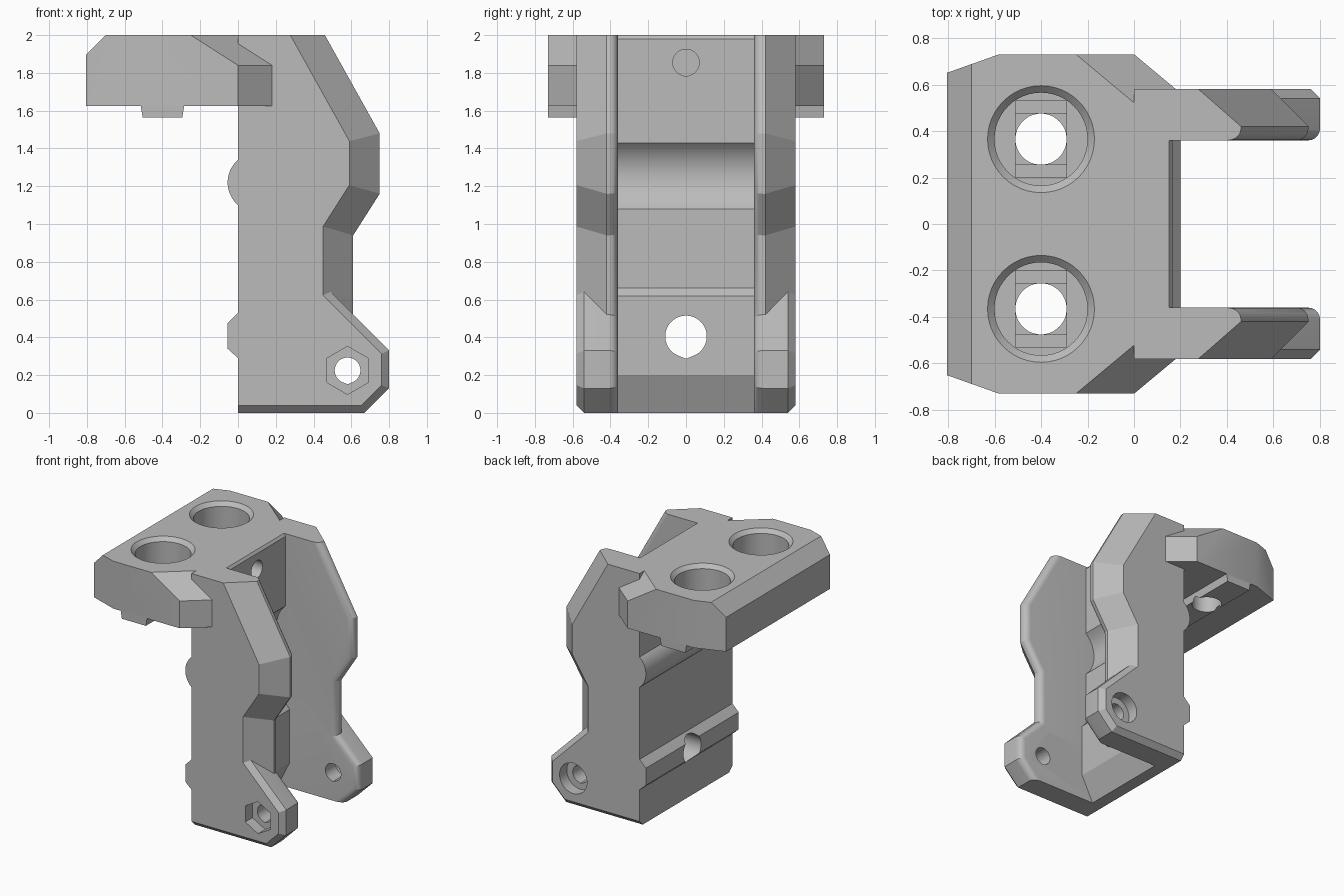
import bpy, bmesh, math
from mathutils import Vector

if "Cube" in bpy.data.objects:
    bpy.data.objects.remove(bpy.data.objects["Cube"])

grey = bpy.data.materials.new("plain grey")
grey.use_nodes = True
COLOUR = (0.5, 0.5, 0.5, 1)
grey.diffuse_color = COLOUR
grey.node_tree.nodes["Principled BSDF"].inputs["Base Color"].default_value = COLOUR


def finish(bm, name):
    bmesh.ops.recalc_face_normals(bm, faces=bm.faces)
    mesh = bpy.data.meshes.new(name)
    bm.to_mesh(mesh)
    bm.free()
    mesh.materials.append(grey)
    ob = bpy.data.objects.new(name, mesh)
    bpy.context.scene.collection.objects.link(ob)
    return ob


def loft(name, rings):
    """Skin a list of closed rings of equal length and cap both ends."""
    bm = bmesh.new()
    loops = [[bm.verts.new(p) for p in ring] for ring in rings]
    for a, b in zip(loops, loops[1:]):
        for i in range(len(a)):
            j = (i + 1) % len(a)
            bm.faces.new((a[i], a[j], b[j], b[i]))
    bm.faces.new(loops[0])
    bm.faces.new(loops[-1])
    return finish(bm, name)


def prism_y(name, profile, y0, y1):
    return loft(name, [[(x, y, z) for x, z in profile] for y in (y0, y1)])


def inset(poly, d, flags):
    """Move the flagged edges of an anticlockwise polygon inward by d."""
    n = len(poly)
    pts = [Vector(p) for p in poly]
    out = []
    for i in range(n):
        u = (pts[i] - pts[i - 1]).normalized()
        v = (pts[(i + 1) % n] - pts[i]).normalized()
        a, b = d * flags[i - 1], d * flags[i]
        # solve for the crossing of the two shifted edges
        n1, n2 = Vector((-u.y, u.x)), Vector((-v.y, v.x))
        det = n1.x * n2.y - n1.y * n2.x
        out.append(pts[i] + Vector((a * n2.y - b * n1.y, b * n1.x - a * n2.x)) / det)
    return out


def circle(r, n=48):
    return [(r * math.cos(2 * math.pi * i / n), r * math.sin(2 * math.pi * i / n)) for i in range(n)]


def drop(r, n=40):
    """Round hole outline with a slight point at the bottom."""
    a = math.radians(22)
    start, span = -math.pi / 2 + a, 2 * math.pi - 2 * a
    pts = [(r * math.cos(start + span * i / n), r * math.sin(start + span * i / n)) for i in range(n + 1)]
    return pts + [(0, -r / math.cos(a))]


def cut(ob, *cutters):
    bpy.context.view_layer.objects.active = ob
    for c in cutters:
        c.hide_render = True
        m = ob.modifiers.new("cut", "BOOLEAN")
        m.operation, m.solver, m.object = "DIFFERENCE", "EXACT", c
        bpy.ops.object.modifier_apply(modifier=m.name)
        bpy.data.objects.remove(c)


def hole_x(r, z, x0, x1):
    return loft("hole_cutter", [[(x, u, z + v) for u, v in drop(r)] for x in (x0, x1)])


def hole_y(outline, x, z, y0, y1):
    return prism_y("hole_cutter", [(x + u, z + v) for u, v in outline], y0, y1)


parts = []
IN, OUT = 0.36, 0.58      # inner and outer faces of the side walls


def wall(name, side, poly, chamfer, out_flags, round_flags):
    """Side wall: flat chamfer outside, rounded front edge inside."""
    r = 0.05
    sections = [(OUT, chamfer, out_flags), (OUT - chamfer, 0, out_flags)]
    for i in range(6, -1, -1):
        t = math.pi / 2 * i / 6
        sections.append((IN + r * (1 - math.cos(t)), r * (1 - math.sin(t)), round_flags))
    ob = loft(name, [[(p.x, side * y, p.y) for p in inset(poly, d, f)] for y, d, f in sections])
    parts.append(ob)
    return ob


# Side walls and their feet
arm = [(0, 0.45), (0.61, 0.45), (0.61, 0.94), (0.75, 1.16), (0.75, 1.48), (0.46, 2), (0, 2)]
arm_flags = [0, 1, 1, 1, 1, 0, 0]
foot = [(0, 0), (0.67, 0), (0.8, 0.13), (0.8, 0.33), (0.4, 0.73), (0, 0.73)]
hexagon = [(0.127 * math.sin(math.pi * i / 3), 0.127 * math.cos(math.pi * i / 3)) for i in range(6)]
for side, label, recess in ((-1, "right", hexagon), (1, "left", circle(0.12))):
    wall(label + "_side_wall", side, arm, 0.16, arm_flags, arm_flags)
    ob = wall(label + "_foot", side, foot, 0.04, [1, 1, 1, 1, 0, 0], [0, 1, 1, 1, 0, 0])
    cut(ob, hole_y(recess, 0.58, 0.225, side * 0.49, side * 0.7),
        hole_y(drop(0.068), 0.58, 0.225, side * 0.3, side * 0.7))

# Rear plate with a curved groove on its inner face
groove = []
half, depth = 0.175, 0.08
radius = (half ** 2 + depth ** 2) / (2 * depth)
for i in range(17):
    dz = half * (i / 8 - 1)
    groove.append((0.165 - depth + radius - math.sqrt(radius ** 2 - dz ** 2), 1.255 + dz))
plate = prism_y("rear_plate", [(0, 0), (0.1, 0), (0.2, 0.2), (0.2, 0.62), (0.165, 0.66)] + groove
                + [(0.165, 1.98), (0.15, 2), (0, 2)], -0.4, 0.4)
cut(plate, hole_x(0.11, 0.405, -0.2, 0.4), hole_x(0.07, 1.855, -0.3, 0.4))

# Ridge and rounded rib across the rear
ridge = prism_y("rear_ridge", [(0.02, 0.27), (0, 0.29), (-0.055, 0.34), (-0.055, 0.475), (0, 0.53), (0.02, 0.55)],
                -OUT, OUT)
cut(ridge, hole_x(0.11, 0.405, -0.2, 0.4))
rib_r = 0.158
rib = prism_y("rear_rib", [(rib_r - 0.055 - rib_r * math.cos(t), 1.22 + rib_r * math.sin(t))
                           for t in [math.radians(-54 + 6 * i) for i in range(19)]], -OUT, OUT)

# Top mounting block with sloped corners
half_plan = [(0.1, 0.45), (0.18, 0.45), (0.18, 0.58), (0, 0.73), (-0.58, 0.73), (-0.805, 0.65)]
plan = half_plan + [(x, -y) for x, y in reversed(half_plan)]
block = loft("top_block", [[(x, y, z) for x, y in plan] for z in (1.625, 2)])
bm = bmesh.new()
bm.from_mesh(block.data)
planes = [((-0.7, 0, 2), (-1, 0, 1))]
planes += [((-0.25, s * 0.73, 2), (0.24, s * 0.288, 0.375)) for s in (1, -1)]
for point, normal in planes:
    res = bmesh.ops.bisect_plane(bm, geom=bm.verts[:] + bm.edges[:] + bm.faces[:], dist=1e-5,
                                 plane_co=point, plane_no=Vector(normal).normalized(), clear_outer=True)
    bmesh.ops.holes_fill(bm, edges=[e for e in bm.edges if e.is_boundary], sides=0)
bmesh.ops.recalc_face_normals(bm, faces=bm.faces)
bm.to_mesh(block.data)
bm.free()

# Key strip under the block
key = prism_y("block_key", [(-0.53, 1.65), (-0.515, 1.625), (-0.505, 1.565), (-0.295, 1.565),
                            (-0.285, 1.625), (-0.27, 1.65)], -0.73, 0.73)

# Stepped screw holes through block and key
cut(block, hole_x(0.07, 1.855, -0.3, 0.4))


def box(x, y, hx, hy, z0, z1):
    return loft("slot_cutter", [[(x + a * hx, y + b * hy, z) for a, b in ((-1, -1), (1, -1), (1, 1), (-1, 1))]
                                for z in (z0, z1)])


for y in (-0.365, 0.365):
    def bore(levels):
        return loft("bore_cutter", [[(-0.4 + u, y + v, z) for u, v in circle(r)] for r, z in levels])
    cut(block, bore([(0.2, 1.75), (0.2, 1.97), (0.23, 2), (0.23, 2.1)]),
        box(-0.4, y, 0.11, 0.165, 1.73, 1.8), box(-0.4, y, 0.11, 0.11, 1.71, 1.8),
        bore([(0.11, 1.5), (0.11, 1.9)]))
    cut(key, bore([(0.11, 1.5), (0.11, 1.9)]))

# Smooth the rounded faces, keep the hard edges
parts += [plate, ridge, rib, block, key]
bpy.ops.object.select_all(action="DESELECT")
for ob in parts:
    ob.select_set(True)
bpy.context.view_layer.objects.active = plate
bpy.ops.object.shade_smooth_by_angle(angle=math.radians(20))
